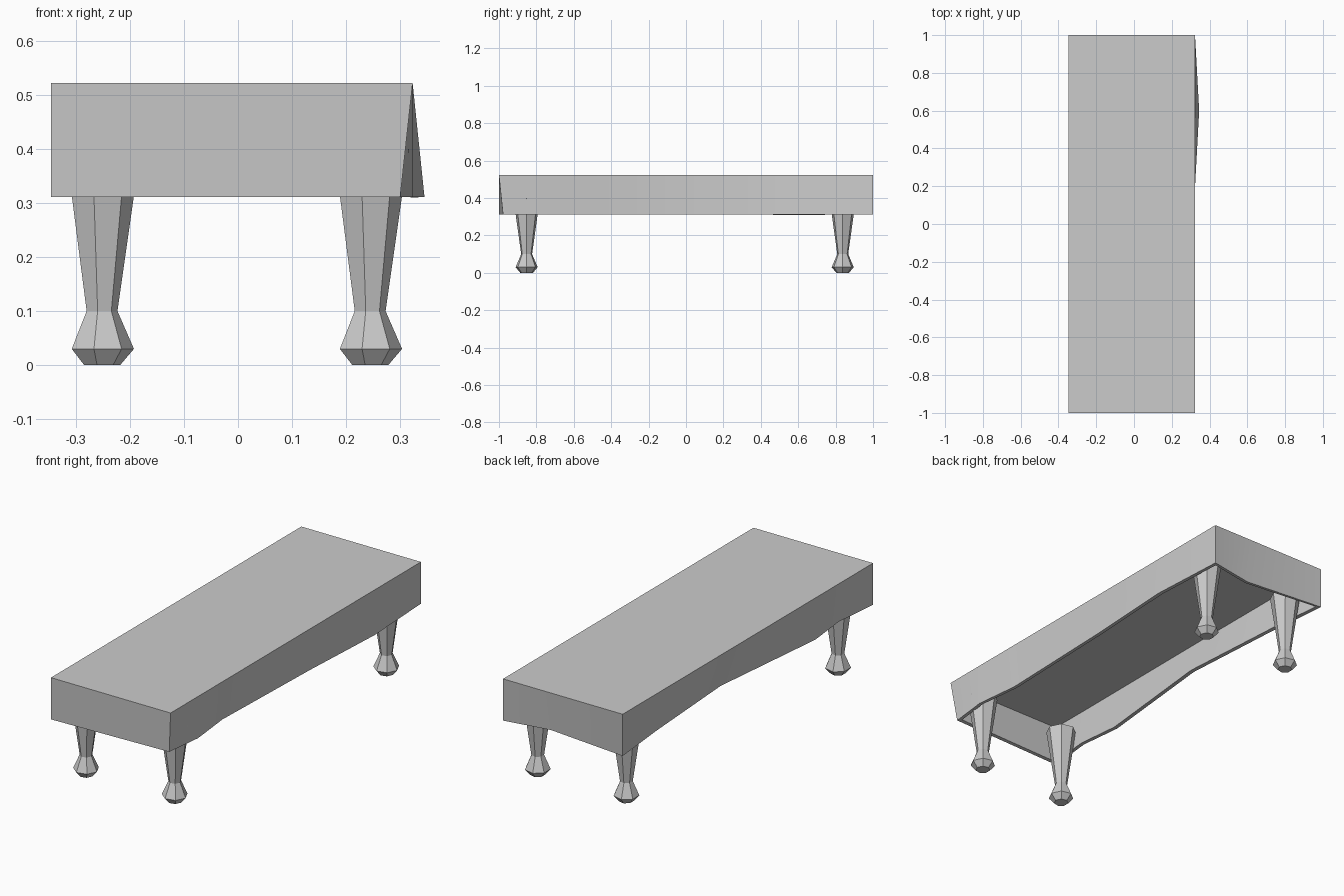
import bpy, bmesh
from math import cos, sin, pi, radians

if "Cube" in bpy.data.objects:
    bpy.data.objects.remove(bpy.data.objects["Cube"])

def make(name, bm):
    me = bpy.data.meshes.new(name)
    bm.to_mesh(me)
    bm.free()
    ob = bpy.data.objects.new(name, me)
    bpy.context.collection.objects.link(ob)
    bpy.ops.object.select_all(action='DESELECT')
    ob.select_set(True)
    bpy.context.view_layer.objects.active = ob
    return ob

# Draped cover: (top point, bottom hem point), counter-clockwise
L, R, TOP, HEM = -0.346, 0.323, 0.522, 0.311
ring = [((L, -1), (L, -1)),
        ((R, -1), (0.30, -0.978)),
        ((R, -0.78), (R, -0.78)),
        ((R, -0.55), (0.298, -0.55)),
        ((R, 0.12), (0.319, 0.12)),
        ((R, 0.6), (0.345, 0.6)),
        ((R, 1), (R, 1)),
        ((0.084, 1), (0.084, 0.958)),
        ((L, 1), (L, 1)),
        ((L, 0.68), (-0.315, 0.68)),
        ((L, 0.12), (-0.278, 0.12)),
        ((L, -0.54), (L, -0.54)),
        ((L, -0.76), (-0.322, -0.76))]
bm = bmesh.new()
top = [bm.verts.new((*t, TOP)) for t, _ in ring]
hem = [bm.verts.new((*h, HEM)) for _, h in ring]
n = len(ring)
bm.faces.new(top)
for i in range(n):
    j = (i + 1) % n
    bm.faces.new((hem[i], hem[j], top[j], top[i]))
cover = make("draped_cover", bm)
sol = cover.modifiers.new("thickness", 'SOLIDIFY')
sol.thickness = 0.018
sol.offset = -1
sol.use_even_offset = True
bpy.ops.object.modifier_apply(modifier=sol.name)
bpy.ops.object.shade_smooth_by_angle(angle=radians(30))

# Seven-sided turned legs: (radius, height)
profile = [(0.035, 0), (0.0605, 0.03), (0.03, 0.10), (0.06, 0.31), (0.073, 0.40)]
SIDES = 7

def leg(name, x, y):
    bm = bmesh.new()
    rings = [[bm.verts.new((x + r * cos(2 * pi * k / SIDES),
                            y + r * sin(2 * pi * k / SIDES), z))
              for k in range(SIDES)] for r, z in profile]
    for a, b in zip(rings, rings[1:]):
        for k in range(SIDES):
            m = (k + 1) % SIDES
            bm.faces.new((a[k], a[m], b[m], b[k]))
    bm.faces.new(rings[0][::-1])
    bm.faces.new(rings[-1])
    make(name, bm)

for end, y in (("front", -0.852), ("back", 0.838)):
    for side, x in (("left", -0.253), ("right", 0.243)):
        leg(f"{end}_{side}_leg", x, y)
